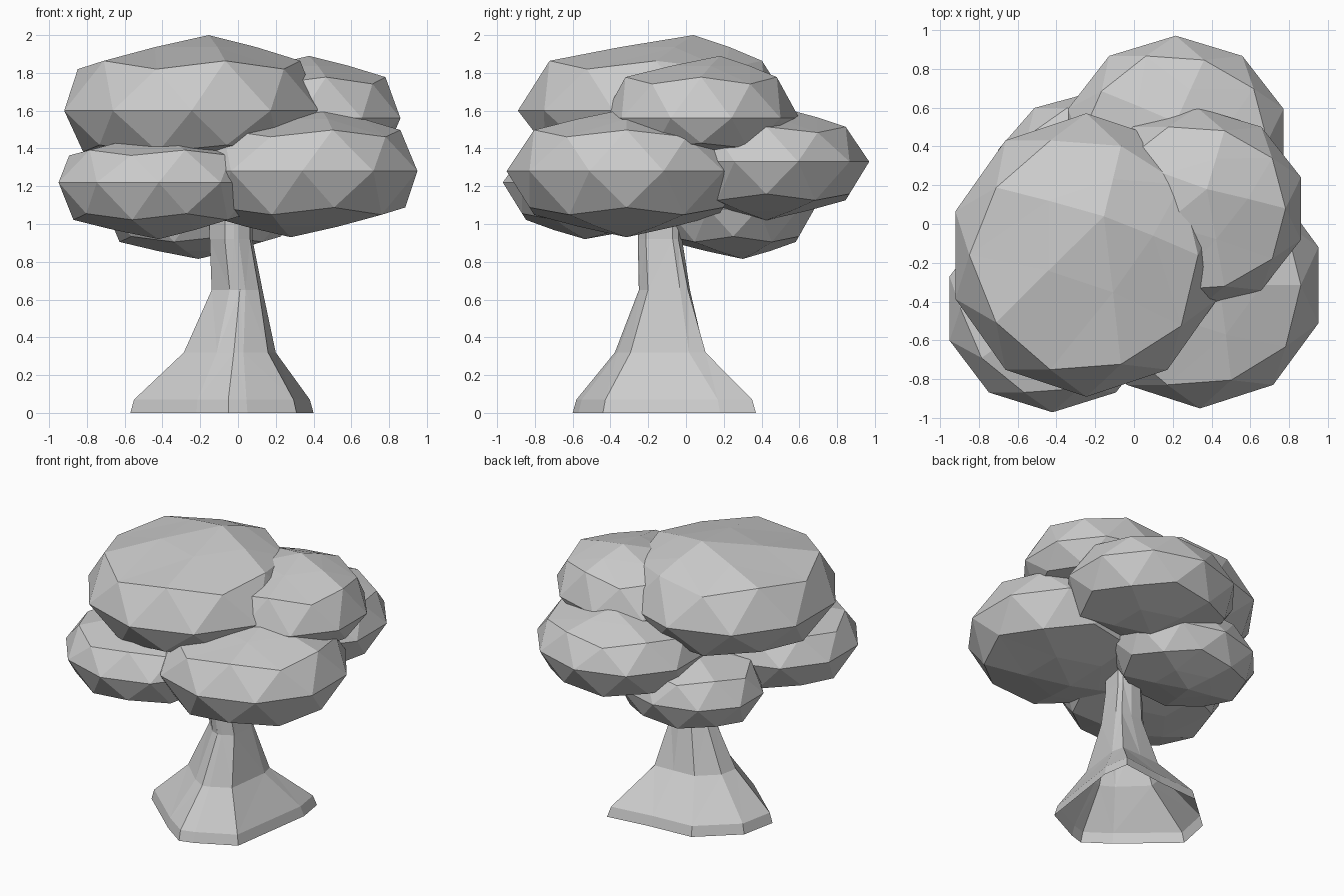
import bpy, bmesh, math

if "Cube" in bpy.data.objects:
    bpy.data.objects.remove(bpy.data.objects["Cube"])


def finish(name, bm):
    bmesh.ops.recalc_face_normals(bm, faces=bm.faces)
    me = bpy.data.meshes.new(name)
    bm.to_mesh(me)
    bm.free()
    ob = bpy.data.objects.new(name, me)
    bpy.context.collection.objects.link(ob)
    return ob


def foliage(name, xr, yr, zs, lean=(0, 0), sink=(0, 0)):
    """Faceted clump fitted to x range, y range and (bottom, equator, top).
    lean / sink shift the top / bottom apex sideways."""
    bm = bmesh.new()
    bmesh.ops.create_icosphere(bm, subdivisions=2, radius=1)
    mx = [max(v.co[i] for v in bm.verts) for i in (0, 1)]
    low, mid, top = zs
    for v in bm.verts:
        z = abs(v.co.z)
        r = math.hypot(v.co.x, v.co.y)
        # flat caps and fuller shoulders: level height and radius
        if z > 0.95:
            h, k, t = 1, 0, 1
        elif z > 0.7:
            h, k, t = 0.84, 0.42, 0.5
        elif z > 0.48:
            h, k, t = 0.55, 0.85, 0
        elif z > 0.3:
            h, k, t = 0.66, 0.81, 0
        else:
            h, k, t = 0, r, 0
        off = lean if v.co.z > 0 else sink
        f = k / r if r > 1e-4 else 0
        for i, (a, b) in enumerate((xr, yr)):
            v.co[i] = (a + b) / 2 + v.co[i] * f / mx[i] * (b - a) / 2 + off[i] * t
        v.co.z = mid + h * (top - mid) if v.co.z > 0 else mid - h * (mid - low)
    return finish(name, bm)


# Foliage clumps
foliage("foliage_crown", (-0.92, 0.43), (-0.89, 0.57), (1.27, 1.60, 2.00), (0.09, 0.2))
foliage("foliage_front_left", (-0.95, 0.11), (-0.97, 0.10), (0.92, 1.22, 1.48), (0, 0), (0, -0.1))
foliage("foliage_front_right", (-0.27, 0.95), (-0.95, 0.32), (0.93, 1.28, 1.61), (0.1, 0), (-0.06, 0))
foliage("foliage_right_upper", (-0.21, 0.86), (-0.44, 0.60), (1.32, 1.56, 1.89), (0.05, 0.1))
foliage("foliage_back", (-0.34, 0.77), (-0.12, 0.97), (1.02, 1.33, 1.61), (0, 0.1))
foliage("foliage_back_low", (-0.70, 0.28), (-0.18, 0.68), (0.815, 1.08, 1.34), (0, 0), (0, 0.05))

# Trunk: irregular root outline lofted up to a narrow stem, open underneath
outline = [(0.40, 0.18), (0.37, 0.37), (0.05, 0.33), (-0.26, 0.31), (-0.52, 0.08),
           (-0.57, -0.17), (-0.22, -0.48), (-0.05, -0.60), (0.05, -0.57), (0.31, -0.44)]
cx, cy = -0.085, -0.115
# ring: height, centre x, centre y, scale, roundness
rings = [(0, cx, cy, 1, 0), (0.07, cx, cy, 0.96, 0), (0.32, -0.04, -0.13, 0.51, 0.2),
         (0.65, 0.0, -0.11, 0.29, 0.5), (0.92, -0.03, -0.135, 0.25, 0.8),
         (1.12, -0.03, -0.135, 0.25, 0.8)]
bm = bmesh.new()
loops = []
for z, x0, y0, s, rnd in rings:
    loop = []
    for x, y in outline:
        dx, dy = x - cx, y - cy
        k = s * (1 + rnd * (0.48 / math.hypot(dx, dy) - 1))
        loop.append(bm.verts.new((x0 + dx * k, y0 + dy * k, z)))
    loops.append(loop)
n = len(outline)
for a, b in zip(loops, loops[1:]):
    for i in range(n):
        j = (i + 1) % n
        bm.faces.new((a[i], a[j], b[j], b[i]))
bmesh.ops.triangulate(bm, faces=bm.faces)
finish("trunk", bm)
